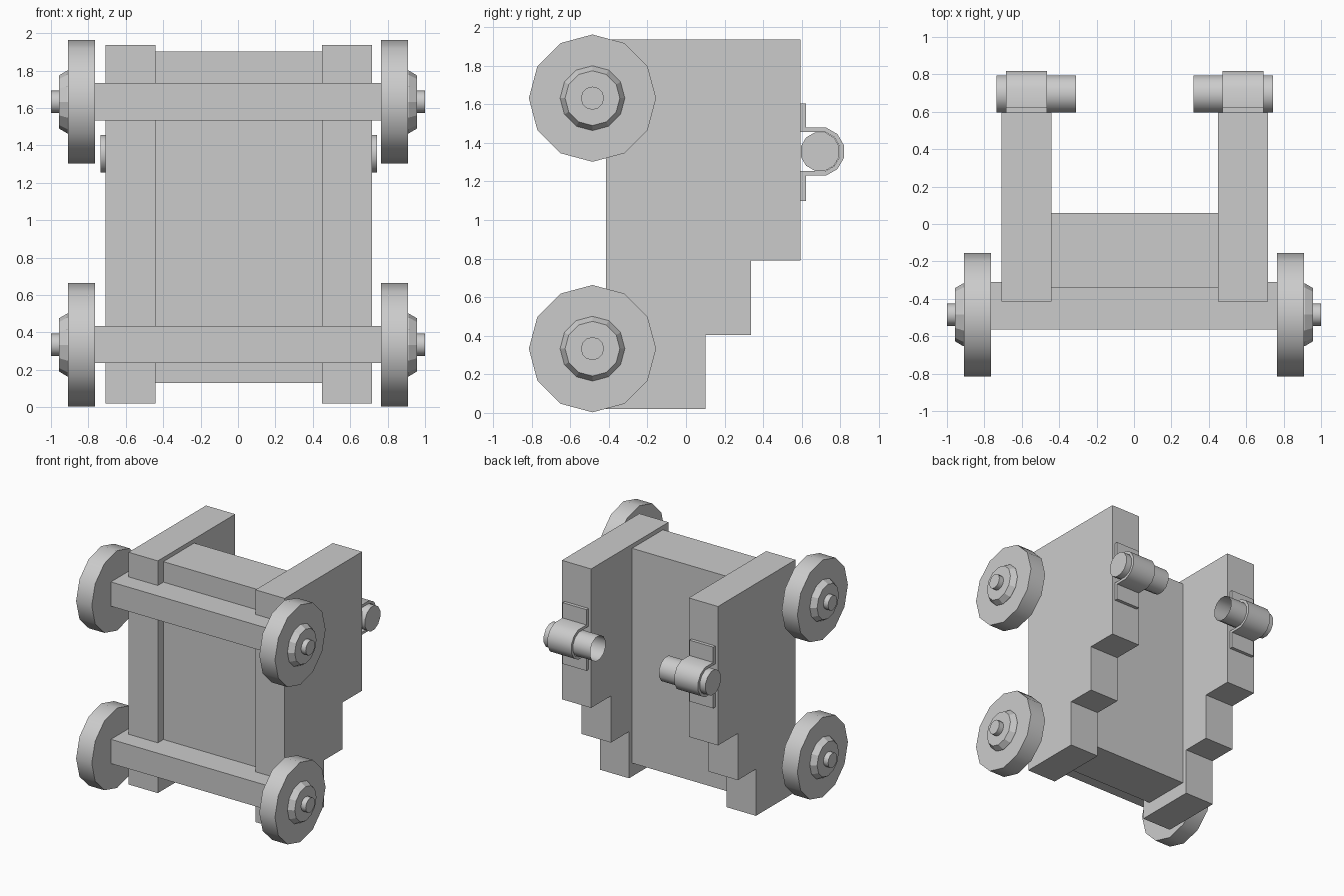
import bpy, bmesh
from math import sin, cos, radians, tau
from mathutils import Vector

cube = bpy.data.objects.get("Cube")
if cube:
    bpy.data.objects.remove(cube, do_unlink=True)

grey = bpy.data.materials.new("plain_grey")
grey.use_nodes = True
GREY = (0.6, 0.6, 0.6, 1)
grey.diffuse_color = GREY
grey.node_tree.nodes["Principled BSDF"].inputs["Base Color"].default_value = GREY

SHIFT = 0.004  # slight sideways offset of the body


def finish(name, bm, smooth=False):
    bmesh.ops.recalc_face_normals(bm, faces=bm.faces)
    mesh = bpy.data.meshes.new(name)
    bm.to_mesh(mesh)
    bm.free()
    mesh.materials.append(grey)
    ob = bpy.data.objects.new(name, mesh)
    bpy.context.collection.objects.link(ob)
    if smooth:
        bpy.ops.object.select_all(action='DESELECT')
        ob.select_set(True)
        bpy.context.view_layer.objects.active = ob
        bpy.ops.object.shade_smooth_by_angle(angle=radians(35))
    return ob


def plate(name, profile, x0, x1, smooth=False):
    """Extrude a (y, z) outline along x."""
    bm = bmesh.new()
    face = bm.faces.new([bm.verts.new((x0, y, z)) for y, z in profile])
    out = bmesh.ops.extrude_face_region(bm, geom=[face])
    moved = [v for v in out["geom"] if isinstance(v, bmesh.types.BMVert)]
    bmesh.ops.translate(bm, verts=moved, vec=Vector((x1 - x0, 0, 0)))
    return finish(name, bm, smooth)


def box(name, x0, x1, y0, y1, z0, z1):
    return plate(name, [(y0, z0), (y1, z0), (y1, z1), (y0, z1)], x0, x1)


def turned(name, stations, y, z, sides=12, turn=0, caps=(True, True), smooth=False):
    """Rings of (x, radius) about an x axis, joined into a solid or open tube."""
    bm = bmesh.new()
    rings = []
    for x, r in stations:
        angles = [turn + tau * i / sides for i in range(sides)]
        rings.append([bm.verts.new((x, y + r * cos(a), z + r * sin(a))) for a in angles])
    for a, b in zip(rings, rings[1:]):
        for i in range(sides):
            j = (i + 1) % sides
            bm.faces.new((a[i], a[j], b[j], b[i]))
    for ring, capped in zip((rings[0], rings[-1]), caps):
        if capped:
            bm.faces.new(ring)
    return finish(name, bm, smooth)


# Stepped side cheeks
cheek = [(-0.415, 0.02), (0.1, 0.02), (0.1, 0.405), (0.337, 0.405),
         (0.337, 0.79), (0.595, 0.79), (0.595, 1.937), (-0.415, 1.937)]

# Clamp outline: flanges and an arch around the tube
PIN_Y, PIN_Z, HALF = 0.695, 1.355, radians(15)


def arch(r, angles):
    return [(PIN_Y + r * cos(radians(a)), PIN_Z + r * sin(radians(a))) for a in angles]


outer = arch(0.128, range(75, -76, -30))
inner = arch(0.105, range(-75, 76, 30))
lo, hi = outer[-1][1], outer[0][1]
clamp = ([(0.595, 1.605), (0.622, 1.605), (0.622, hi)] + outer
         + [(0.622, lo), (0.622, 1.1), (0.595, 1.1), (0.595, inner[0][1])]
         + inner + [(0.595, inner[-1][1])])

for s, side in ((1, "left"), (-1, "right")):
    plate(side + "_cheek", cheek, SHIFT + s * 0.446, SHIFT + s * 0.713)
    plate(side + "_clamp", clamp, SHIFT + s * 0.47, SHIFT + s * 0.688, True)
    turned(side + "_tube", [(SHIFT + s * 0.314, 0.103), (SHIFT + s * 0.739, 0.103)],
           PIN_Y, PIN_Z, turn=HALF, caps=(False, True), smooth=True)

# Centre panel between the cheeks
box("centre_panel", SHIFT - 0.446, SHIFT + 0.446, -0.342, 0.06, 0.13, 1.903)

# Axle beams, wheels, hubs and axle ends
WHEEL_Y = -0.485
for level, z in (("lower", 0.333), ("upper", 1.632)):
    box(level + "_axle_beam", -0.768, 0.768, -0.565, -0.31, z - 0.098, z + 0.102)
    for s, side in ((1, "left"), (-1, "right")):
        name = level + "_" + side
        turned(name + "_wheel", [(s * 0.765, 0.33), (s * 0.908, 0.33)],
               WHEEL_Y, z, smooth=True)
        turned(name + "_hub", [(s * 0.9, 0.168), (s * 0.913, 0.168), (s * 0.957, 0.142)],
               WHEEL_Y, z)
        turned(name + "_axle_end", [(s * 0.95, 0.06), (s, 0.06)], WHEEL_Y, z, smooth=True)
